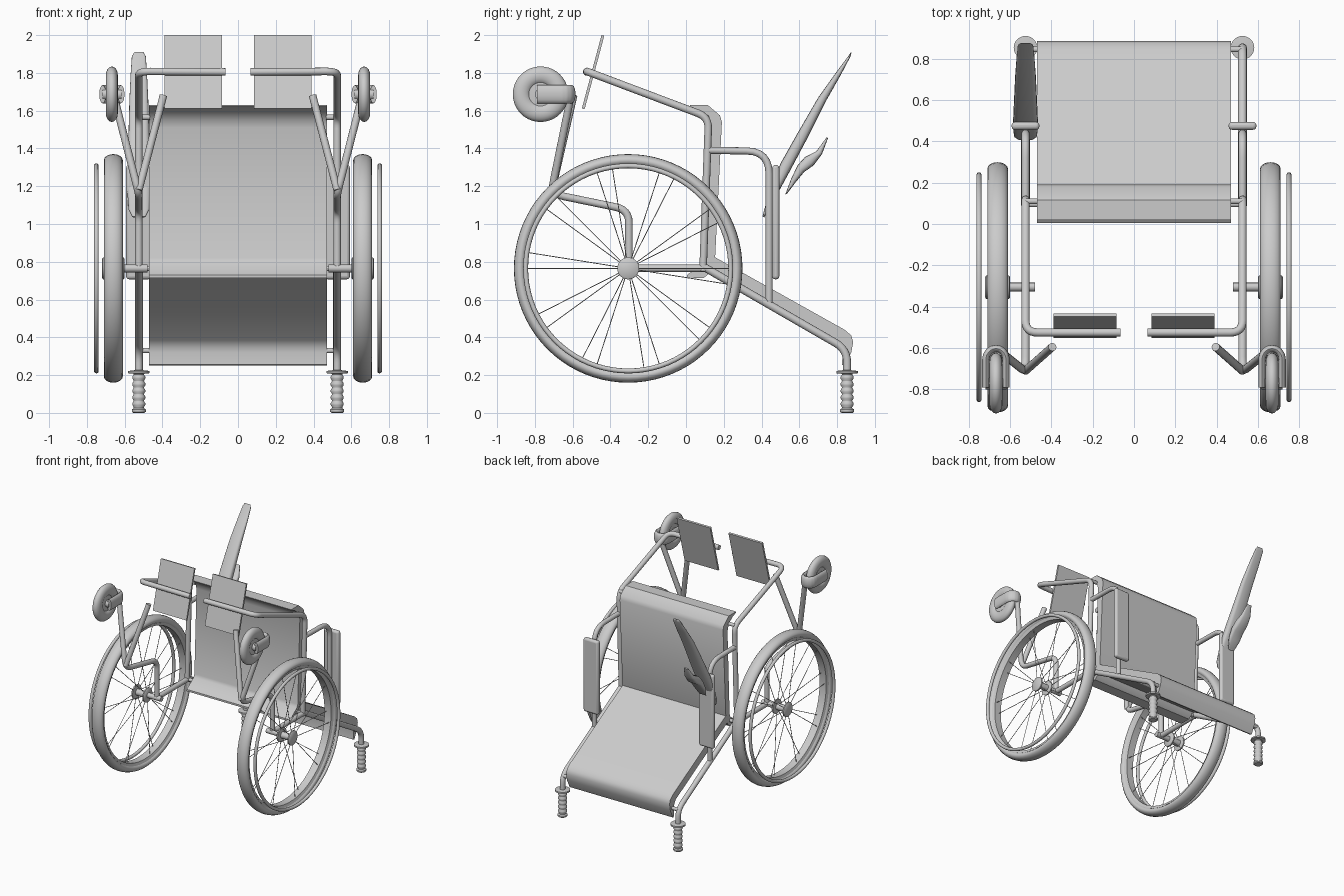
import bpy, bmesh, math
from mathutils import Vector

if "Cube" in bpy.data.objects:
    bpy.data.objects.remove(bpy.data.objects["Cube"])

X = 0.525          # half spacing of the frame tubes
HUB = Vector((0.66, -0.306, 0.765))


def add(name, verts, faces, smooth=40):
    me = bpy.data.meshes.new(name)
    me.from_pydata([tuple(v) for v in verts], [], faces)
    bm = bmesh.new()
    bm.from_mesh(me)
    bmesh.ops.recalc_face_normals(bm, faces=bm.faces)
    bm.to_mesh(me)
    bm.free()
    ob = bpy.data.objects.new(name, me)
    bpy.context.collection.objects.link(ob)
    bpy.ops.object.select_all(action='DESELECT')
    ob.select_set(True)
    bpy.context.view_layer.objects.active = ob
    bpy.ops.object.shade_smooth_by_angle(angle=math.radians(smooth))
    return ob


def rounded(pts, rad, n=6):
    """Replace the inner corners of a path with arcs."""
    pts = [Vector(p) for p in pts]
    out = [pts[0]]
    for a, b, c in zip(pts, pts[1:], pts[2:]):
        r = min(rad, (a - b).length * .49, (c - b).length * .49)
        p, q = b + (a - b).normalized() * r, b + (c - b).normalized() * r
        for i in range(n + 1):
            t = i / n
            out.append(p * (1 - t) ** 2 + b * 2 * t * (1 - t) + q * t * t)
    return out + [pts[-1]]


def tube(name, pts, r, bend=0.06, sides=14, flat=None):
    """Sweep a circle (or an ellipse r x flat, tall in z) along a path."""
    path = rounded(pts, bend)
    verts, faces, u = [], [], None
    for i, p in enumerate(path):
        d = (path[min(i + 1, len(path) - 1)] - path[max(i - 1, 0)]).normalized()
        if u is None:
            u = Vector((0, 0, 1)) if flat else d.orthogonal()
        u = (u - d * u.dot(d)).normalized()
        w = d.cross(u)
        for k in range(sides):
            a = 2 * math.pi * k / sides
            verts.append(p + u * math.cos(a) * (flat or r) + w * math.sin(a) * r)
    for i in range(len(path) - 1):
        for k in range(sides):
            m = (k + 1) % sides
            faces.append((i * sides + k, i * sides + m, (i + 1) * sides + m, (i + 1) * sides + k))
    faces += [tuple(range(sides)), tuple(range(len(verts) - sides, len(verts)))]
    return add(name, verts, faces, 50)


def lathe(name, prof, loc, axis='X', n=64, closed=True):
    """Revolve (radius, height) points; open profiles get flat end caps."""
    verts, faces, m = [], [], len(prof)
    for k in range(n):
        a = 2 * math.pi * k / n
        for r, h in prof:
            c, s = r * math.cos(a), r * math.sin(a)
            verts.append(Vector(loc) + Vector((h, c, s) if axis == 'X' else (c, s, h)))
    for k in range(n):
        q = (k + 1) % n
        for j in range(m if closed else m - 1):
            i = (j + 1) % m
            faces.append((k * m + j, k * m + i, q * m + i, q * m + j))
    if not closed:
        faces += [tuple(k * m for k in range(n)), tuple(k * m + m - 1 for k in range(n))]
    return add(name, verts, faces)


def ellipse(R, rr, rx, n=16):
    return [(R + rr * math.cos(2 * math.pi * i / n), rx * math.sin(2 * math.pi * i / n)) for i in range(n)]


def slab(name, outline, half):
    """Extrude a closed (y, z) outline across x."""
    n = len(outline)
    verts = [(s * half, y, z) for s in (-1, 1) for y, z in outline]
    faces = [tuple(range(n)), tuple(range(n, 2 * n))]
    faces += [(i, (i + 1) % n, n + (i + 1) % n, n + i) for i in range(n)]
    return add(name, verts, faces, 35)


# Sling seat and backrest, with edges folded over the cross rods
slab("seat", [(.005, .715), (.095, .715), (.13, .745), (.153, .80), (.19, 1.54), (.18, 1.575), (.115, 1.63),
              (.02, 1.63), (.022, 1.622), (.065, 1.605), (.098, 1.58), (.12, 1.55), (.132, 1.51),
              (.105, .82), (.095, .795), (.005, .73)], .47)
slab("backrest", [(.09, .785), (.125, .84), (.84, .44), (.875, .41), (.885, .375), (.875, .32), (.84, .25),
                  (.825, .255), (.83, .32), (.825, .35), (.805, .385)], .47)

for s in (-1, 1):
    # Pegs from the frame into the sling
    for y, z in ((.11, 1.565), (.845, .33), (.095, .765)):
        tube("sling_peg", [(s * .465, y, z), (s * X, y, z)], .014)

    # Main frame: grip, back tube, seat tube, leg tube, footrest bar
    tube("back_tube", [(s * X, .853, .19), (s * X, .853, .335), (s * X, .09, .775)], .021, .07)
    tube("seat_leg_footrest_tube", [(s * X, .09, .75), (s * X, .12, 1.565), (s * X, -.525, 1.808),
                                    (s * .065, -.525, 1.805)], .02)
    tube("lower_tube", [(s * X, .1, .765), (s * X, -.306, .765)], .02)
    tube("axle", [(s * .48, -.305, .765), (s * .66, -.305, .765)], .021)
    tube("caster_frame", [(s * X, -.302, .765), (s * X, -.302, 1.075), (s * X, -.715, 1.16),
                          (s * .65, -.615, 1.65)], .02, .07)
    tube("caster_brace", [(s * X, -.71, 1.18), (s * .395, -.595, 1.68)], .02)
    tube("arm_tube", [(s * X, .11, 1.39), (s * X, .44, 1.385), (s * X, .44, .585)], .019, .12)

    # Push grip with ribs and flange
    prof = [(.03, 0), (.037, .006), (.037, .018), (.027, .025)]
    for i in range(5):
        z = .03 + i * .035
        prof += [(.027, z), (.034, z + .011), (.034, z + .022), (.027, z + .033)]
    prof += [(.03, .208), (.057, .21), (.057, .222), (.022, .226)]
    lathe("push_grip", prof, (s * X, .853, 0), 'Z', 24, False)

    # Armrest pad
    bpy.ops.mesh.primitive_cube_add(size=1, location=(s * X, .475, 1.01))
    pad = bpy.context.object
    pad.name = "armrest_pad"
    pad.scale = (.135, .038, .605)
    bpy.ops.object.transform_apply(location=False, rotation=False)
    bev = pad.modifiers.new("round", 'BEVEL')
    bev.width, bev.segments = .016, 3
    bpy.ops.object.shade_smooth_by_angle(angle=math.radians(50))

    # Footplate
    bpy.ops.mesh.primitive_cube_add(size=1, location=(s * .236, -.492, 1.804))
    plate = bpy.context.object
    plate.name = "footplate"
    plate.scale = (.305, .015, .402)
    plate.rotation_euler = (math.radians(-15), 0, 0)

    # Big wheel: tyre, rim, push ring, hub and spokes
    c = Vector((s * HUB.x, HUB.y, HUB.z))
    lathe("tyre", ellipse(.573, .032, .05), c, n=80)
    lathe("rim", [(.53, -.03), (.53, .03), (.552, .038), (.552, -.038)], c, n=80)
    lathe("push_ring", ellipse(.543, .013, .013, 10), c + Vector((s * .09, 0, 0)), n=80)
    lathe("hub", [(.05, -.06), (.058, -.054), (.058, -.044), (.026, -.04), (.026, .04),
                  (.058, .044), (.058, .054), (.05, .06)], c, n=32, closed=False)
    for i in range(20):
        a = 2 * math.pi * (i + (.5 if i % 2 else 0)) / 20
        d = Vector((0, math.cos(a), math.sin(a)))
        side = Vector((.047 if i % 2 else -.047, 0, 0))
        tube("spoke", [c + side + d * .03, c + side * .3 + d * .535], .0024, sides=6)

    # Caster wheel with its fork
    k = Vector((s * .668, -.77, 1.687))
    lathe("caster_tyre", ellipse(.1, .047, .032), k, n=40)
    lathe("caster_hub", [(.03, -.05), (.03, -.02), (.065, -.018), (.065, .018), (.03, .02), (.03, .05)],
          k, n=24, closed=False)
    fork = [(.049, -.02), (.049, .1)]
    fork += [(.049 * math.cos(t * math.pi / 8), .115 + .053 * math.sin(t * math.pi / 8)) for t in range(9)]
    fork += [(-.049, .1), (-.049, -.02)]
    tube("caster_fork", [k + Vector((x, y, 0)) for x, y in fork], .018, .005, 14, .048)


def shell(name, rows):
    """Loft flattened rings: each row is (y_front, z_front, y_back, z_back, half width)."""
    n, verts, faces = 16, [], []
    for yf, zf, yb, zb, w in rows:
        cen, h = Vector((-X, (yf + yb) / 2, (zf + zb) / 2)), Vector((0, (yb - yf) / 2, (zb - zf) / 2))
        for i in range(n):
            a = 2 * math.pi * i / n
            ca, sa = math.cos(a), math.sin(a)
            verts.append(cen + Vector((math.copysign(abs(ca) ** .5, ca) * w, 0, 0))
                         + h * math.copysign(abs(sa) ** .7, sa))
    for j in range(len(rows) - 1):
        for i in range(n):
            m = (i + 1) % n
            faces.append((j * n + i, j * n + m, (j + 1) * n + m, (j + 1) * n + i))
    faces += [tuple(range(n)), tuple(range(len(verts) - n, len(verts)))]
    return add(name, verts, faces, 60)


# Raised arm support and its small holder, left side only
shell("arm_support", [(.405, 1.04, .415, 1.035, .035), (.415, 1.08, .435, 1.075, .055), (.45, 1.19, .49, 1.17, .061),
                      (.50, 1.32, .55, 1.28, .059), (.59, 1.48, .635, 1.44, .055), (.70, 1.67, .735, 1.64, .05),
                      (.80, 1.81, .82, 1.79, .043), (.86, 1.89, .87, 1.885, .037), (.873, 1.91, .876, 1.907, .025)])
shell("arm_support_holder", [(.525, 1.155, .535, 1.16, .03), (.555, 1.235, .58, 1.22, .05), (.59, 1.31, .625, 1.275, .052),
                             (.63, 1.355, .675, 1.31, .05), (.69, 1.385, .72, 1.37, .04), (.745, 1.46, .752, 1.455, .02)])
